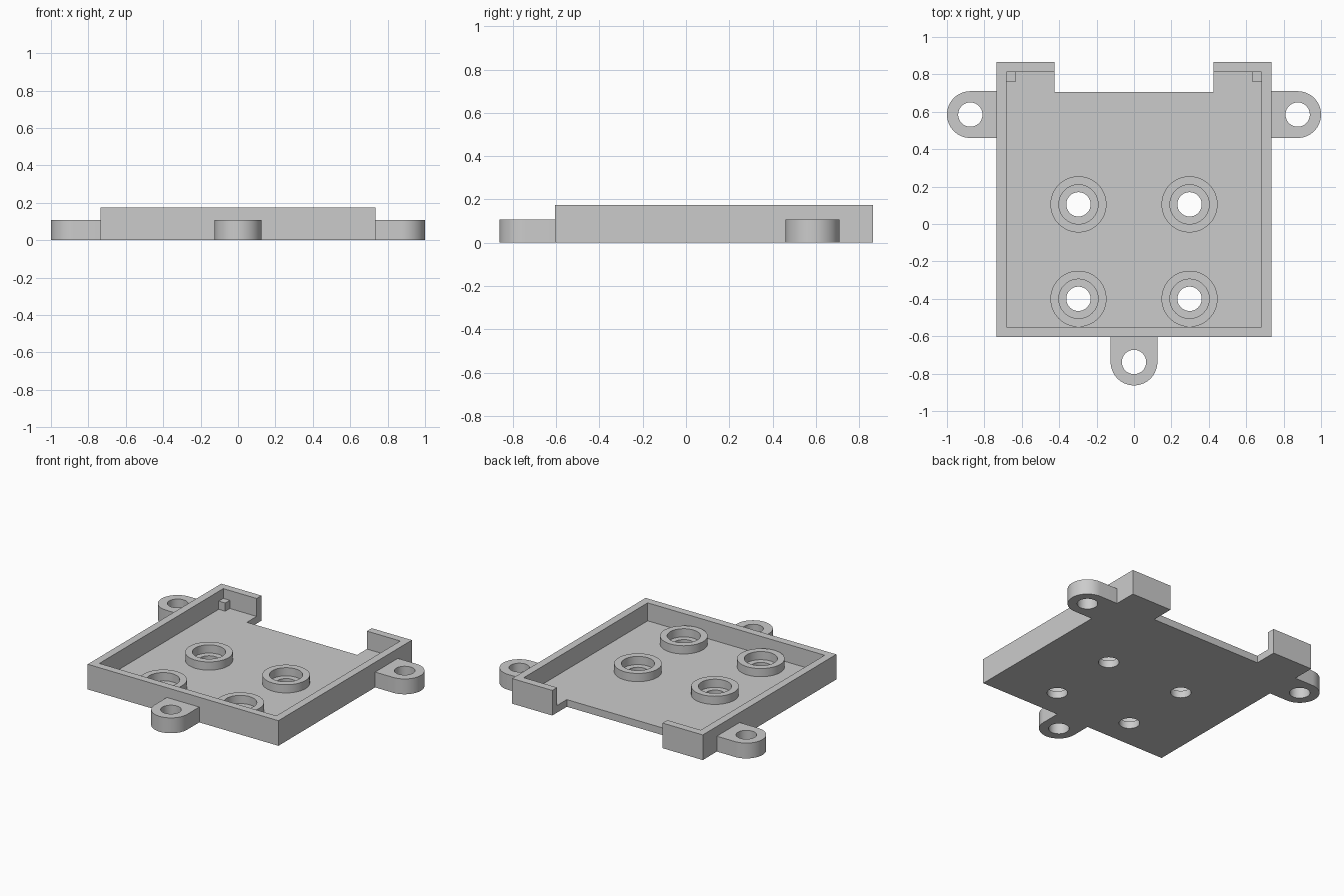
import bpy, bmesh
from math import sin, cos, pi, radians

cube = bpy.data.objects.get("Cube")
if cube:
    bpy.data.objects.remove(cube, do_unlink=True)

grey = bpy.data.materials.new("plain grey")
grey.use_nodes = True
COLOUR = (0.6, 0.6, 0.6, 1)
grey.diffuse_color = COLOUR
grey.node_tree.nodes["Principled BSDF"].inputs["Base Color"].default_value = COLOUR

# Shared dimensions
W, FRONT, BACK = 0.735, -0.605, 0.865
WALL, FLOOR, TOP, LOW = 0.053, 0.05, 0.175, 0.107
NOTCH_X, NOTCH_Y = 0.425, 0.705
HOLE, BORE, BOSS, TAB = 0.065, 0.105, 0.15, 0.125
BOSSES = [(x, y) for x in (-0.297, 0.297) for y in (-0.4, 0.105)]


def arc(cx, cy, r, start=0.0, sweep=2 * pi, n=64):
    """Points along an arc; a full sweep leaves out the repeated end point."""
    count = n if sweep > 6 else n + 1
    return [(cx + r * cos(start + sweep * i / n), cy + r * sin(start + sweep * i / n))
            for i in range(count)]


def extrude(name, loops, z0, z1):
    """Extrude an outline with optional holes between two heights."""
    curve = bpy.data.curves.new(name, 'CURVE')
    curve.dimensions = '2D'
    curve.fill_mode = 'BOTH'
    curve.extrude = (z1 - z0) / 2
    for loop in loops:
        spline = curve.splines.new('POLY')
        spline.points.add(len(loop) - 1)
        for point, (x, y) in zip(spline.points, loop):
            point.co = (x, y, 0, 1)
        spline.use_cyclic_u = True
    source = bpy.data.objects.new(name + "_profile", curve)
    bpy.context.collection.objects.link(source)
    bpy.context.view_layer.update()
    graph = bpy.context.evaluated_depsgraph_get()
    mesh = bpy.data.meshes.new_from_object(source.evaluated_get(graph))
    bpy.data.objects.remove(source, do_unlink=True)
    bpy.data.curves.remove(curve)

    # Weld the caps to the sides
    bm = bmesh.new()
    bm.from_mesh(mesh)
    bmesh.ops.remove_doubles(bm, verts=bm.verts, dist=1e-5)
    bmesh.ops.translate(bm, verts=bm.verts, vec=(0, 0, (z0 + z1) / 2))
    bmesh.ops.recalc_face_normals(bm, faces=bm.faces)
    bm.to_mesh(mesh)
    bm.free()
    mesh.name = name
    mesh.materials.clear()
    mesh.materials.append(grey)
    obj = bpy.data.objects.new(name, mesh)
    bpy.context.collection.objects.link(obj)
    bpy.ops.object.select_all(action='DESELECT')
    obj.select_set(True)
    bpy.context.view_layer.objects.active = obj
    bpy.ops.object.shade_smooth_by_angle(angle=radians(30))
    return obj


def mirrored(half):
    """Close a right-hand half outline with its mirror image."""
    return half + [(-x, y) for x, y in reversed(half)]


# Floor with the rear notch and screw holes
floor = mirrored([(W, FRONT), (W, BACK), (NOTCH_X, BACK), (NOTCH_X, NOTCH_Y)])
extrude("tray_floor", [floor] + [arc(x, y, HOLE) for x, y in BOSSES], 0, FLOOR)

# Wall around the tray, open at the rear notch
inner = W - WALL
wall = mirrored([(W, FRONT), (W, BACK), (NOTCH_X, BACK), (NOTCH_X, BACK - WALL),
                 (inner, BACK - WALL), (inner, FRONT + WALL)])
extrude("tray_wall", [wall], FLOOR, TOP)

# Raised rings around the screw holes
for i, (x, y) in enumerate(BOSSES):
    extrude(f"screw_boss_{i + 1}", [arc(x, y, BOSS), arc(x, y, BORE)], FLOOR, LOW)

# Side mounting tabs and small corner blocks
for side, s in (("left", 1), ("right", -1)):
    cx, cy = 0.875, 0.585
    tab = [(W, cy - TAB)] + arc(cx, cy, TAB, -pi / 2, pi, 32) + [(W, cy + TAB)]
    loops = [[(s * x, y) for x, y in loop] for loop in (tab, arc(cx, cy, HOLE))]
    extrude(side + "_mounting_tab", loops, 0, LOW)

    y1 = BACK - WALL
    block = [(inner, y1), (inner, y1 - 0.05), (inner - 0.05, y1 - 0.05), (inner - 0.05, y1)]
    extrude(side + "_corner_block", [[(s * x, y) for x, y in block]], FLOOR, LOW)

# Front mounting tab
cy = -0.738
tab = [(-TAB, FRONT)] + arc(0, cy, TAB, pi, pi, 32) + [(TAB, FRONT)]
extrude("front_mounting_tab", [tab, arc(0, cy, HOLE)], 0, LOW)
